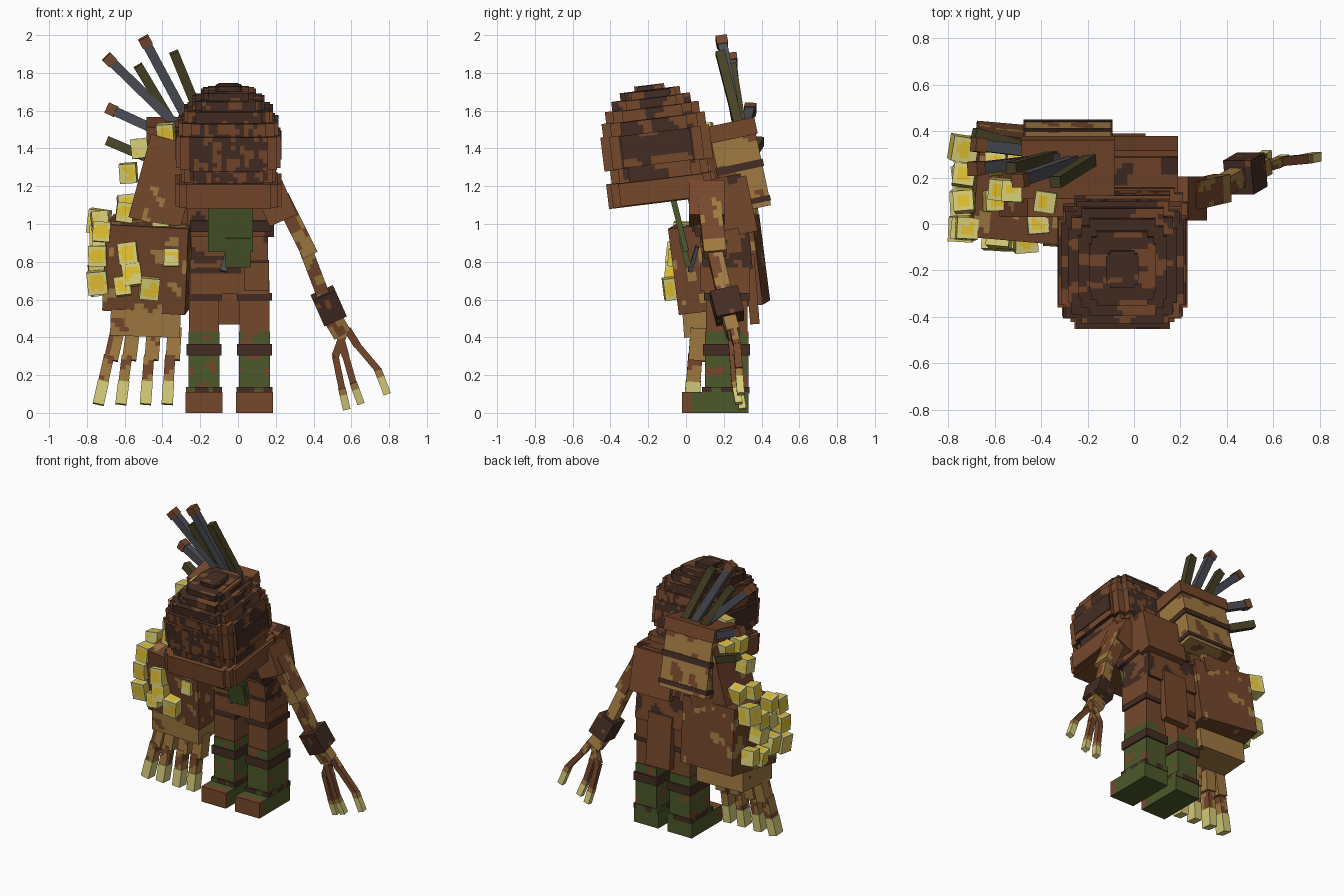
import bpy, bmesh, math, random
from mathutils import Vector, Matrix, Euler, noise

cube = bpy.data.objects.get("Cube")
if cube:
    bpy.data.objects.remove(cube, do_unlink=True)
random.seed(4)


def make_mat(name, *rgb):
    lin = [((c / 255 + 0.055) / 1.055) ** 2.4 for c in rgb] + [1]
    m = bpy.data.materials.new(name)
    m.use_nodes = True
    m.diffuse_color = lin
    m.node_tree.nodes["Principled BSDF"].inputs["Base Color"].default_value = lin
    return m


BROWN = make_mat("leather brown", 118, 72, 44)
DEEP = make_mat("deep brown", 111, 68, 42)
DARK = make_mat("dark brown", 68, 44, 35)
TAN = make_mat("tan hide", 160, 122, 66)
GREEN = make_mat("moss green", 76, 88, 42)
YELLOW = make_mat("crystal yellow", 226, 192, 48)
PALE = make_mat("pale yellow", 214, 205, 122)
STEEL = make_mat("steel grey", 76, 78, 86)
OLIVE = make_mat("dark olive", 72, 66, 38)


def solid(name, matrix, size, mats, rule=None, cell=0.024):
    """Box, cut into cells when a rule picks the material of each face."""
    bm = bmesh.new()
    bmesh.ops.create_cube(bm, size=1, matrix=Matrix.Diagonal((*size, 1)))
    if rule:
        for axis in range(3):
            n = max(1, round(size[axis] / cell))
            normal = Vector([float(i == axis) for i in range(3)])
            for k in range(1, n):
                bmesh.ops.bisect_plane(bm, geom=bm.verts[:] + bm.edges[:] + bm.faces[:],
                                       plane_co=normal * size[axis] * (k / n - 0.5), plane_no=normal)
        for f in bm.faces:
            f.material_index = int(rule(f.calc_center_median(), f.normal, matrix.translation))
    mesh = bpy.data.meshes.new(name)
    bm.to_mesh(mesh)
    bm.free()
    for m in mats:
        mesh.materials.append(m)
    ob = bpy.data.objects.new(name, mesh)
    ob.matrix_world = matrix
    bpy.context.collection.objects.link(ob)


def box(name, loc, size, *mats, rot=(0, 0, 0), rule=None, cell=0.024):
    r = Euler([math.radians(a) for a in rot]).to_matrix().to_4x4()
    solid(name, Matrix.Translation(loc) @ r, size, mats, rule, cell)


def beam(name, a, b, w, d, *mats, rule=None):
    """Box running from point a to point b, width w in x and depth d in y."""
    a, b = Vector(a), Vector(b)
    z = (b - a).normalized()
    x = Vector((0, 1, 0)).cross(z).normalized()
    r = Matrix((x, z.cross(x), z)).transposed().to_4x4()
    solid(name, Matrix.Translation((a + b) / 2) @ r, (w, d, (b - a).length), mats, rule)


def blotch(level, freq=9):
    return lambda c, n, o: noise.noise((c + o) * freq) > level


# Head: stacked layers with stepped corners, tilted forward, woven dark panels
def weave(c, n, o):
    if abs(n.z) > 0.5:
        return noise.noise(Vector((c.x * 5, c.y * 14, o.z * 9))) > -0.12
    if abs(n.y) > 0.5:
        bars = -0.08 if o.z < 1.55 else -0.3
        return abs(c.x) < 0.2 and noise.noise(Vector((c.x * 24, 0, (c.z + o.z) * 16))) > bars
    return abs(c.y) < 0.2 and noise.noise((c + o) * 8) > 0


tilt = Matrix.Translation((-0.05, -0.12, 1.12)) @ Matrix.Rotation(math.radians(7), 4, 'X')
brim_steps = [(1, .78), (.93, .92), (.8, 1)]
ball_steps = [(1, .64), (.93, .84), (.75, 1)]
z = 0
for hx, hy, h in [(.28, .29, .12), (.25, .26, .08), (.275, .29, .17), (.265, .275, .07),
                  (.235, .25, .06), (.19, .21, .05), (.145, .16, .04), (.07, .08, .025)]:
    for k, (fx, fy) in enumerate(ball_steps if z else brim_steps):
        solid("head_layer", tilt @ Matrix.Translation((0, 0, z + h / 2)),
              (hx * fx * 2, hy * fy * 2, h + .006 * k), (BROWN, DARK), weave if z else None)
    z += h
for s in (-1, 1):
    solid("head_side_panel", tilt @ Matrix.Translation((s * .276, 0, .3)), (.008, .36, .11), (DARK,))

# Torso, belt and scarf
box("chest", (-.04, .17, 1.1), (.46, .3, .28), BROWN, DARK, rot=(12, 0, 0), rule=blotch(.4))
box("right_shoulder", (-.27, .2, 1.1), (.16, .24, .3), BROWN, rot=(12, 0, 0))
box("waist", (-.045, .21, .88), (.41, .26, .26), BROWN, DARK, rot=(6, 0, 0), rule=blotch(.05))
box("chest_strap", (-.04, .18, 1.02), (.43, .31, .06), DARK, rot=(12, 0, 0))
box("belt", (-.045, .215, .79), (.42, .26, .04), DARK, BROWN, rule=blotch(.1, 14))
box("scarf", (-.04, -.035, 1.0), (.24, .03, .3), GREEN, rot=(14, 0, 0))
box("scarf_tail", (0, -.005, .85), (.13, .03, .16), GREEN, rot=(14, 0, 0))
beam("belt_blade", (-.08, .02, .75), (-.04, .06, .88), .035, .02, STEEL)
box("hips", (-.045, .215, .71), (.42, .24, .16), BROWN)
beam("back_flap", (-.045, .335, .84), (-.045, .365, .47), .19, .05, BROWN)
box("front_flap", (.1, .09, .72), (.13, .03, .15), BROWN)

# Legs and boots
for side, x in (("right", -.18), ("left", .0875)):
    box(side + "_thigh", (x, .215, .56), (.16, .22, .28), BROWN)
    box(side + "_shin", (x, .215, .265), (.165, .23, .33), GREEN, BROWN, rule=blotch(.22, 11))
    box(side + "_thigh_strap", (x, .215, .615), (.185, .24, .04), DARK)
    box(side + "_knee_strap", (x, .215, .335), (.185, .25, .06), DARK)
    box(side + "_boot", (x, .155, .055), (.195, .35, .11), GREEN, BROWN,
        rule=lambda c, n, o: n.z > -.5 and c.y < -.14)
    box(side + "_boot_cuff", (x, .21, .12), (.19, .25, .035), DARK, GREEN, rule=blotch(.2, 20))

# Left arm: shoulder, two tan segments, cuff, clawed fingers
box("left_shoulder", (.2, .11, 1.11), (.16, .19, .2), BROWN, rot=(0, -24, 0))
beam("left_upper_arm", (.23, .12, 1.14), (.38, .155, .84), .085, .12, BROWN, TAN, rule=blotch(.1, 12))
beam("left_forearm", (.36, .15, .86), (.46, .21, .6), .07, .08, TAN, BROWN, rule=blotch(.2, 12))
beam("left_cuff", (.45, .2, .635), (.51, .235, .5), .13, .15, DARK, BROWN, rule=blotch(.4, 20))
beam("left_hand", (.49, .22, .52), (.55, .25, .42), .1, .07, TAN, BROWN, rule=blotch(.1, 14))
for root, mid, knuckle, tip in (((.57, .24, .45), (.515, .26, .3), (.55, .28, .13), (.575, .3, .02)),
                                ((.53, .24, .44), (.57, .25, .3), (.61, .26, .16), (.65, .28, .05)),
                                ((.58, .25, .44), (.63, .27, .36), (.74, .28, .23), (.79, .29, .1))):
    root, mid, knuckle, tip = map(Vector, (root, mid, knuckle, tip))
    joint = knuckle.lerp(tip, .3)
    beam("left_finger_base", root, mid, .04, .04, BROWN, TAN, rule=blotch(.2, 16))
    beam("left_finger", mid, knuckle, .035, .04, BROWN)
    beam("left_knuckle", knuckle, joint, .04, .04, TAN)
    beam("left_claw", joint, tip, .04, .04, PALE)

# Oversized right arm
beam("right_upper_arm", (-.325, .2, 1.44), (-.445, .2, 1.0), .28, .34, BROWN, TAN, rule=blotch(.5, 15))
box("right_forearm", (-.47, .175, .785), (.44, .45, .46), DEEP, TAN, rot=(7, 3, -5), rule=blotch(.31, 12))
box("right_hand", (-.49, .15, .485), (.37, .33, .14), TAN, BROWN, rot=(4, 2, 0), rule=blotch(.5))
for root, tip in ((-.65, -.74), (-.57, -.62), (-.46, -.49), (-.35, -.375)):
    a = Vector((root, .06, .45))
    b = Vector((tip, .03, .045))
    step = Vector((.015, .01, 0))
    beam("right_finger_base", a + step, a.lerp(b, .42) + step, .075, .09, TAN, BROWN, rule=blotch(.45, 12))
    beam("right_finger", a.lerp(b, .36), a.lerp(b, .74), .055, .075, TAN, BROWN, rule=blotch(.15, 12))
    beam("right_claw", a.lerp(b, .7), b, .06, .08, PALE)


# Crystal lumps, yellow faces with pale rims
def crystal(loc, size):
    box("crystal", loc, (size, size, size * 1.15), PALE, YELLOW,
        rot=[random.uniform(-9, 9) for _ in range(3)], cell=.018,
        rule=lambda c, n, o: c.length < size * .67 and noise.noise((c + o) * 14) > -.2)


for x, cz, size in ((-.61, .67, .085), (-.56, .73, .1), (-.47, .66, .1), (-.35, .82, .08), (-.58, .84, .1)):
    crystal((x, -.05 - .1 * (.85 - cz), cz), size)
for row, cz in enumerate((.69, .85, .97)):
    for col in range(4 - row % 2):
        crystal((-.715 - random.uniform(0, .03), -.02 + .115 * col,
                 cz + random.uniform(-.03, .03) + .04 * (col % 2) - .02), random.uniform(.085, .11))
for loc in ((-.42, .0, .95), (-.6, .1, 1.06), (-.58, .15, 1.27), (-.52, .14, 1.4),
            (-.38, .1, 1.48), (-.59, .26, 1.1), (-.5, .27, 1.4)):
    crystal(loc, .09)

# Backpack with lid and straps
pack = Matrix.Translation((-.285, .285, 1.3)) @ Matrix.Rotation(math.radians(12), 4, 'X')
for name, cz, size, mats in (("backpack", -.02, (.37, .24, .42), (TAN, BROWN)),
                             ("backpack_lid", .2, (.4, .26, .09), (BROWN,)),
                             ("backpack_strap", .0, (.385, .255, .04), (DARK,)),
                             ("backpack_base", -.19, (.385, .25, .03), (DARK,))):
    solid(name, pack @ Matrix.Translation((0, 0, cz)), size, mats,
          blotch(.25) if name == "backpack" else None)
box("back_plate", (.03, .3, 1.1), (.32, .1, .3), BROWN, rot=(12, 0, 0))

# Rods fanning out of the backpack
for base, tip, capped in (((-.25, .29, 1.45), (-.68, .24, 1.87), 1), ((-.23, .28, 1.48), (-.49, .19, 1.965), 1),
                          ((-.33, .3, 1.45), (-.67, .34, 1.605), 1), ((-.31, .3, 1.47), (-.53, .24, 1.84), 0),
                          ((-.18, .28, 1.52), (-.34, .18, 1.91), 0), ((-.36, .3, 1.3), (-.69, .39, 1.44), 0)):
    base, tip = Vector(base), Vector(tip)
    beam("rod", base, tip, .05, .05, STEEL if capped else OLIVE)
    if capped:
        way = (tip - base).normalized() * .025
        beam("rod_cap", tip - way, tip + way, .06, .06, BROWN)
